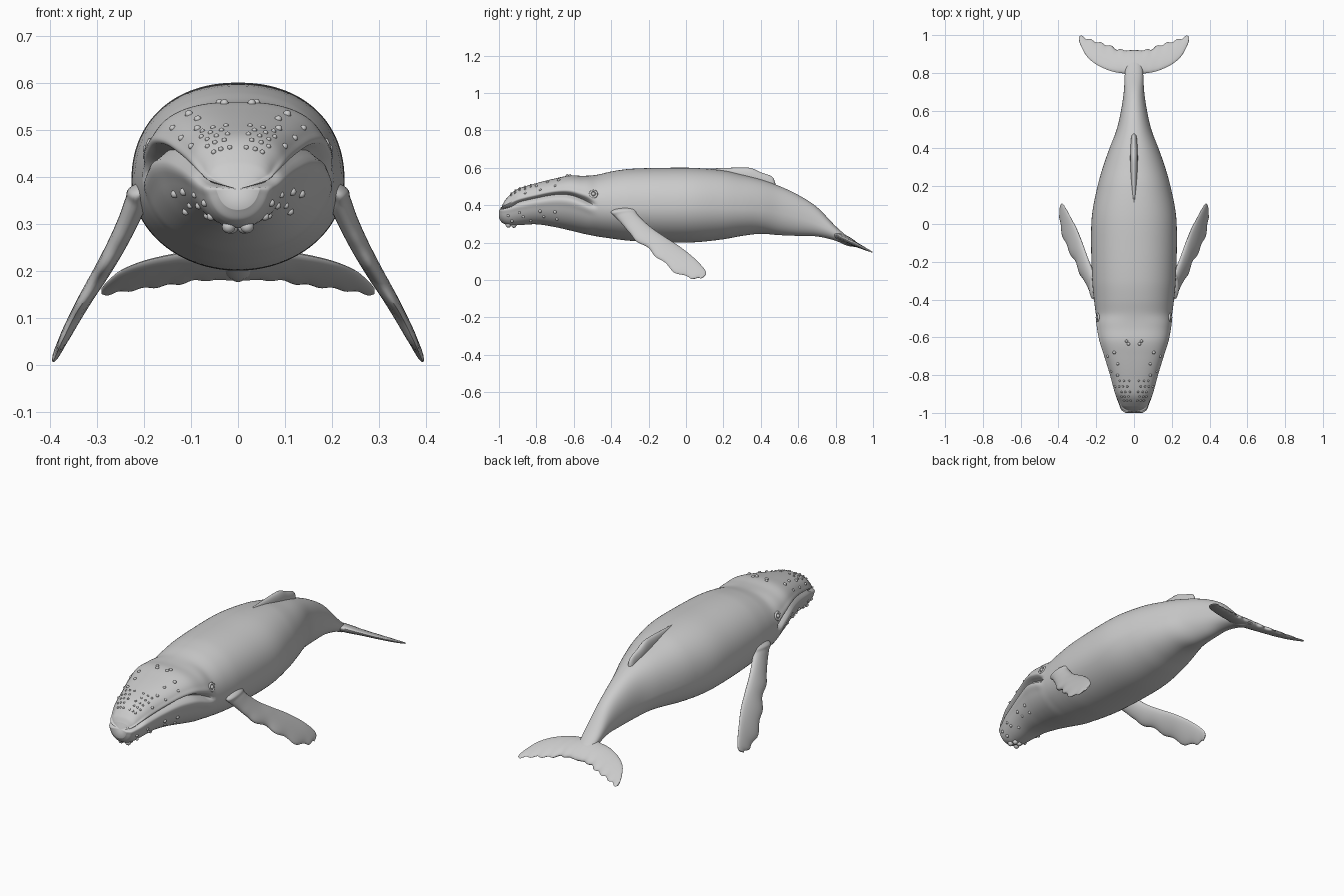
import bpy, bmesh, math
from mathutils import Vector, Matrix

if "Cube" in bpy.data.objects:
    bpy.data.objects.remove(bpy.data.objects["Cube"])

skin = bpy.data.materials.new("grey skin")
skin.diffuse_color = (0.6, 0.6, 0.6, 1)
skin.use_nodes = True
skin.node_tree.nodes["Principled BSDF"].inputs["Base Color"].default_value = skin.diffuse_color


def finish(bm, name, mirror=False, angle=60):
    bmesh.ops.recalc_face_normals(bm, faces=bm.faces[:])
    me = bpy.data.meshes.new(name)
    bm.to_mesh(me)
    bm.free()
    ob = bpy.data.objects.new(name, me)
    bpy.context.collection.objects.link(ob)
    me.materials.append(skin)
    if mirror:
        ob.modifiers.new("mirror", 'MIRROR')
    bpy.ops.object.select_all(action='DESELECT')
    ob.select_set(True)
    bpy.context.view_layer.objects.active = ob
    bpy.ops.object.shade_smooth_by_angle(angle=math.radians(angle))
    return ob


def interp(tab, s):
    """Smooth curve through rows whose first entry is the key."""
    n = len(tab)
    i = 0
    while i < n - 2 and s > tab[i + 1][0]:
        i += 1

    def slope(j, c):
        a, b = tab[max(j - 1, 0)], tab[min(j + 1, n - 1)]
        return (b[c] - a[c]) / (b[0] - a[0])
    p, q = tab[i], tab[i + 1]
    d = q[0] - p[0]
    u = min(max((s - p[0]) / d, 0), 1)
    return [(2*u**3 - 3*u**2 + 1) * p[c] + (u**3 - 2*u*u + u) * d * slope(i, c)
            + (3*u*u - 2*u**3) * q[c] + (u**3 - u*u) * d * slope(i + 1, c)
            for c in range(1, len(p))]


def loft(bm, rings):
    rows = [[bm.verts.new(p) for p in r] for r in rings]
    n = len(rows[0])
    for a, b in zip(rows, rows[1:]):
        for k in range(n):
            bm.faces.new((a[k], a[(k + 1) % n], b[(k + 1) % n], b[k]))
    for r in (rows[0], rows[-1]):
        c = bm.verts.new(sum((v.co for v in r), Vector()) / n)
        for k in range(n):
            bm.faces.new((r[k], r[(k + 1) % n], c))


# Body stations: y, half width, top, widest height (mouth line on the head), bottom
BODY = [(-1.0, .045, .405, .383, .33), (-.985, .066, .43, .388, .308),
        (-.95, .080, .463, .398, .292), (-.9, .098, .488, .415, .293),
        (-.8, .125, .518, .438, .298), (-.7, .155, .543, .456, .283),
        (-.62, .180, .559, .454, .265), (-.55, .193, .557, .430, .248),
        (-.48, .202, .562, .398, .234), (-.4, .212, .580, .390, .222),
        (-.3, .221, .594, .390, .210), (-.1, .227, .600, .390, .201),
        (.05, .222, .599, .390, .202), (.2, .193, .585, .385, .218),
        (.3, .165, .563, .380, .236), (.4, .130, .538, .375, .247),
        (.5, .092, .502, .360, .240), (.6, .069, .455, .335, .236),
        (.7, .054, .390, .300, .233), (.8, .048, .288, .250, .210),
        (.86, .038, .235, .212, .184), (.91, .015, .196, .187, .176)]


def clamp(v):
    v = min(max(v, 0), 1)
    return v * v * (3 - 2 * v)


def skin_point(y, t, side=1):
    """Point on the body: t = 0 back, 0.5 mouth line or flank, 1 belly."""
    hw, top, mid, bot = interp(BODY, y)
    a = t * math.pi
    head = clamp((-.47 - y) / .06)
    e = 2 / (2.2 + .25 * head) if t < .5 else 1 / (1 + .08 * head)
    c = math.cos(a)
    x = hw * max(math.sin(a), 0) ** e
    z = mid + (top - mid if c > 0 else mid - bot) * math.copysign(abs(c) ** e, c)
    # mouth groove with full lips, cut deeper at the snout
    front = clamp((-.88 - y) / .1)
    groove = math.exp(-((t - .5) / .02) ** 2) * head
    lips = math.exp(-((abs(t - .5) - .06) / .035) ** 2) * head
    x *= 1 - .16 * groove + .03 * lips
    y += .035 * groove * front + .02 * front * clamp((.5 - t) / .1)
    return Vector((side * x, y, z))


ROWS = 64
ys = [-1 + .03 * (i / 14) ** 1.5 for i in range(14)]
ys += [-.97 + 1.88 * i / 150 for i in range(151)]
bm = bmesh.new()
loft(bm, [[skin_point(y, k / ROWS) for k in range(ROWS + 1)] +
          [skin_point(y, k / ROWS, -1) for k in range(ROWS - 1, 0, -1)] for y in ys])
finish(bm, "body")


def blade(name, tab, normal, steps, mirror=False, wave=None):
    """Oval-section fin; rows: key, edge A xyz, edge B xyz, half thickness."""
    normal = Vector(normal).normalized()
    bm = bmesh.new()
    rings = []
    for i in range(steps + 1):
        s = tab[0][0] + (tab[-1][0] - tab[0][0]) * i / steps
        r = interp(tab, s)
        a, b, h = Vector(r[:3]), Vector(r[3:6]), r[6]
        if wave:
            a, b = wave(i / steps, a, b)
        m, d = (a + b) / 2, (a - b) / 2
        rings.append([m + d * math.cos(k * math.pi / 10) + normal * h * math.sin(k * math.pi / 10)
                      for k in range(20)])
    loft(bm, rings)
    return finish(bm, name, mirror)


# Flippers: leading edge (y, z), trailing edge (y, z), half thickness
def flipper_x(z):
    return interp([(0, .397), (.1, .35), (.2, .288), (.3, .236), (.38, .205)], z)[0]


FLIP = [(-.40, .36, -.27, .375, .022), (-.375, .335, -.26, .352, .024),
        (-.33, .285, -.235, .325, .022), (-.28, .225, -.185, .28, .02),
        (-.20, .165, -.115, .232, .018), (-.13, .102, -.035, .18, .015),
        (-.05, .038, .035, .125, .012), (.025, .012, .085, .075, .009),
        (.07, .008, .106, .045, .006), (.092, .014, .107, .028, .003)]
tab = [(-1, .15, -.40, .39, .15, -.28, .40, .022)]
tab += [(i, flipper_x(p[1]), p[0], p[1], flipper_x(p[3]), p[2], p[3], p[4])
        for i, p in enumerate(FLIP)]


def knuckles(u, a, b):
    k = .006 * math.sin(u * 48) * clamp((u - .3) / .15) * clamp((1 - u) / .1)
    return a + (a - b).normalized() * k, b


blade("flippers", tab, (1, 0, .55), 70, True, knuckles)

# Tail flukes: x, leading y, trailing y, half thickness
FLUKE = [(0, .77, .920, .022), (.05, .795, .920, .02), (.09, .802, .926, .017),
         (.13, .812, .944, .014), (.2, .845, .965, .011), (.25, .888, .982, .008),
         (.28, .94, .997, .005), (.291, .97, .992, .003)]


def fluke_z(y):
    return .147 + (1 - y) * .47


def scallops(u, a, b):
    k = .005 * math.sin(u * 34) * clamp(u / .3) * clamp((1 - u) / .1)
    return a, b + Vector((0, k, -.47 * k))


tab = [(x, x, l, fluke_z(l), x, t, fluke_z(t), h) for x, l, t, h in FLUKE]
blade("tail_flukes", tab, (0, .47, 1), 50, True, scallops)

# Dorsal fin: y, crest height, half thickness
DORSAL = [(.08, .594, .005), (.2, .599, .014), (.3, .601, .019), (.35, .598, .02),
          (.40, .576, .019), (.455, .556, .015), (.47, .542, .012), (.478, .515, .006)]
tab = [(y, 0, y, z, 0, y, interp(BODY, y)[1] - .05, h) for y, z, h in DORSAL]
blade("dorsal_fin", tab, (1, 0, 0), 40)


# Small bumps seated on the skin
def bumps(name, spots):
    bm = bmesh.new()
    for y, t, r in spots:
        for side in (1, -1):
            bmesh.ops.create_icosphere(bm, subdivisions=2, radius=r,
                                       matrix=Matrix.Translation(skin_point(y, t, side)))
    finish(bm, name)


snout = [(-.95 + .03 * j, .05 + .075 * i + .03 * (j % 2), .0055) for j in range(5) for i in range(3)]
snout += [(-.80, .22, .008), (-.74, .18, .008), (-.68, .20, .009), (-.70, .34, .007),
          (-.78, .36, .007), (-.86, .35, .007)]
bumps("snout_tubercles", snout)
bumps("chin_tubercles", [(-.95, .66, .008), (-.93, .78, .009), (-.89, .64, .007),
                         (-.87, .72, .008), (-.83, .82, .008), (-.78, .66, .009),
                         (-.76, .74, .007), (-.70, .67, .009), (-.69, .76, .008),
                         (-.95, .93, .015), (-.92, .96, .014)])
bumps("blowholes", [(-.635, .035, .009), (-.62, .05, .008)])

# Eyes: a ball within a ring-shaped lid
bumps("eyes", [(-.495, .40, .011)])
for side in (1, -1):
    p = skin_point(-.495, .40, side)
    bpy.ops.mesh.primitive_torus_add(major_radius=.018, minor_radius=.006, major_segments=24,
                                     minor_segments=8, location=p,
                                     rotation=(0, side * math.radians(75), 0))
    lid = bpy.context.object
    lid.name = "eyelid_right" if side > 0 else "eyelid_left"
    lid.data.materials.append(skin)
    bpy.ops.object.shade_smooth_by_angle(angle=math.radians(60))
